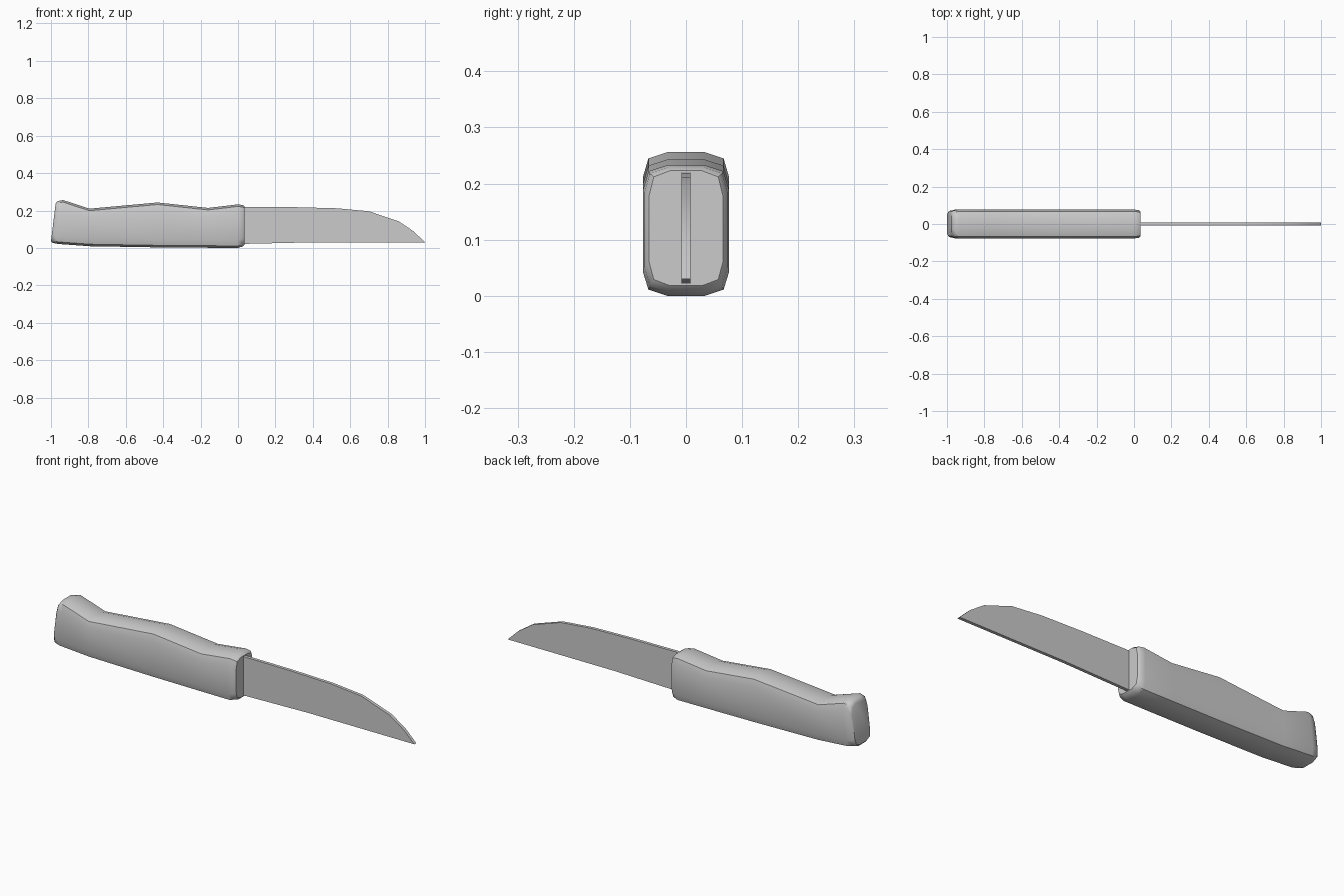
import bpy, bmesh, math

cube = bpy.data.objects.get("Cube")
if cube:
    bpy.data.objects.remove(cube)


def material(name, colour):
    mat = bpy.data.materials.new(name)
    mat.use_nodes = True
    mat.diffuse_color = colour
    mat.node_tree.nodes["Principled BSDF"].inputs["Base Color"].default_value = colour
    return mat


def finish(bm, name, mat, angle):
    bmesh.ops.recalc_face_normals(bm, faces=bm.faces)
    mesh = bpy.data.meshes.new(name)
    bm.to_mesh(mesh)
    bm.free()
    mesh.materials.append(mat)
    obj = bpy.data.objects.new(name, mesh)
    bpy.context.collection.objects.link(obj)
    bpy.ops.object.select_all(action='DESELECT')
    obj.select_set(True)
    bpy.context.view_layer.objects.active = obj
    bpy.ops.object.shade_smooth_by_angle(angle=math.radians(angle))
    return obj


grey = material("plain grey", (0.6, 0.6, 0.6, 1))

# Handle: chamfered sections as (x bottom, x top, z bottom, z top, half width)
stations = [
    (-1.0, -0.975, 0.036, 0.238, 0.062),
    (-0.992, -0.965, 0.027, 0.25, 0.07),
    (-0.96, -0.935, 0.021, 0.256, 0.077),
    (-0.79, -0.795, 0.009, 0.21, 0.077),
    (-0.43, -0.43, 0.003, 0.243, 0.077),
    (-0.16, -0.16, 0.001, 0.214, 0.077),
    (0.0, 0.0, 0.0, 0.233, 0.077),
    (0.026, 0.026, 0.008, 0.229, 0.074),
    (0.036, 0.036, 0.018, 0.223, 0.066),
]


def section(bm, xb, xt, zb, zt, w):
    half = [(0.43 * w, zb), (0.87 * w, zb + 0.011), (w, zb + 0.043),
            (w, zt - 0.045), (0.87 * w, zt - 0.011), (0.43 * w, zt)]
    ring = half + [(-y, z) for y, z in reversed(half)]
    return [bm.verts.new((xb + (xt - xb) * (z - zb) / (zt - zb), y, z))
            for y, z in ring]


bm = bmesh.new()
rings = [section(bm, *s) for s in stations]
for a, b in zip(rings, rings[1:]):
    for i in range(len(a)):
        j = (i + 1) % len(a)
        bm.faces.new((a[i], a[j], b[j], b[i]))
bm.faces.new(rings[0])
bm.faces.new(rings[-1])
finish(bm, "handle", grey, 40)

# Blade: flat outline extruded through its thickness
outline = [(0.0, 0.021), (0.4, 0.03), (1.0, 0.03), (0.94, 0.088),
           (0.86, 0.142), (0.7, 0.196), (0.53, 0.212), (0.3, 0.218), (0.0, 0.22)]
bm = bmesh.new()
face = bm.faces.new([bm.verts.new((x, -0.008, z)) for x, z in outline])
side = bmesh.ops.extrude_face_region(bm, geom=[face])["geom"]
bmesh.ops.translate(bm, vec=(0, 0.016, 0),
                    verts=[v for v in side if isinstance(v, bmesh.types.BMVert)])
finish(bm, "blade", grey, 30)
